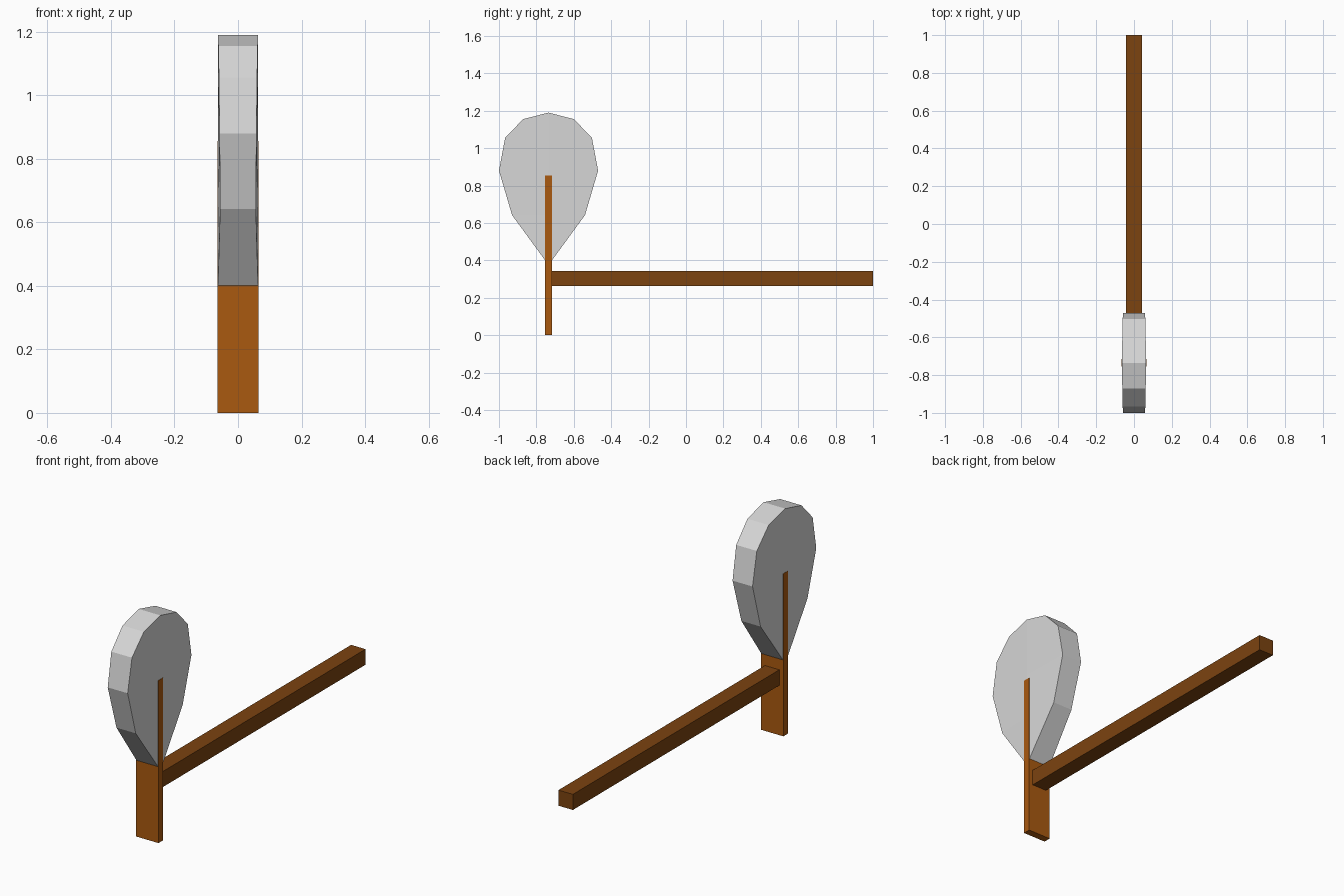
import bpy, bmesh

if "Cube" in bpy.data.objects:
    bpy.data.objects.remove(bpy.data.objects["Cube"])

CY = -0.735  # centre line of the stake and blade


def material(name, rgb):
    m = bpy.data.materials.new(name)
    m.diffuse_color = (*rgb, 1)
    m.use_nodes = True
    m.node_tree.nodes["Principled BSDF"].inputs["Base Color"].default_value = m.diffuse_color
    return m


GREY = material("light_grey", (0.68, 0.68, 0.68))
STAKE = material("orange_brown", (0.40, 0.10, 0.005))
BAR = material("dark_brown", (0.20, 0.056, 0.005))


def finish(name, bm, mat):
    bmesh.ops.recalc_face_normals(bm, faces=bm.faces)
    me = bpy.data.meshes.new(name)
    bm.to_mesh(me)
    bm.free()
    me.materials.append(mat)
    ob = bpy.data.objects.new(name, me)
    bpy.context.collection.objects.link(ob)
    return ob


def box(name, lo, hi, mat):
    bm = bmesh.new()
    bmesh.ops.create_cube(bm, size=1)
    for v in bm.verts:
        v.co = [(a + b) / 2 + c * (b - a) for a, b, c in zip(lo, hi, v.co)]
    return finish(name, bm, mat)


# Upright stake, slightly proud of the blade, and long bar behind it
box("upright_stake", (-0.065, CY - 0.019, 0), (0.065, CY + 0.019, 0.855), STAKE)
box("long_bar", (-0.042, CY + 0.015, 0.262), (0.042, 1.0, 0.344), BAR)

# Teardrop blade: half outline (y offset, z, half thickness), thinner at its rim
half = [(0.018, 0.40, 0.063), (0.195, 0.642, 0.056), (0.265, 0.88, 0.058),
        (0.232, 1.055, 0.060), (0.136, 1.155, 0.062)]
ridge = [(0, 0.40, 0.064), (0, 0.642, 0.0635), (0, 0.88, 0.0635),
         (0, 1.055, 0.0635), (0, 1.19, 0.0635)]
bm = bmesh.new()


def add(side, y_sign, points):
    return [bm.verts.new((side * t, CY + y_sign * y, z)) for y, z, t in points]


columns = {(sx, sy): add(sx, sy, half if sy else ridge)
           for sx in (-1, 1) for sy in (-1, 0, 1)}
for i in range(4):
    for sx in (-1, 1):       # broad faces
        mid = columns[sx, 0]
        for sy in (-1, 1):
            out = columns[sx, sy]
            bm.faces.new((mid[i], mid[i + 1], out[i + 1], out[i]))
    for sy in (-1, 1):       # rim
        a, b = columns[-1, sy], columns[1, sy]
        bm.faces.new((a[i], a[i + 1], b[i + 1], b[i]))
for sy in (-1, 1):           # bottom and top of the rim
    for i in (0, 4):
        bm.faces.new((columns[-1, 0][i], columns[-1, sy][i],
                      columns[1, sy][i], columns[1, 0][i]))
finish("teardrop_blade", bm, GREY)
